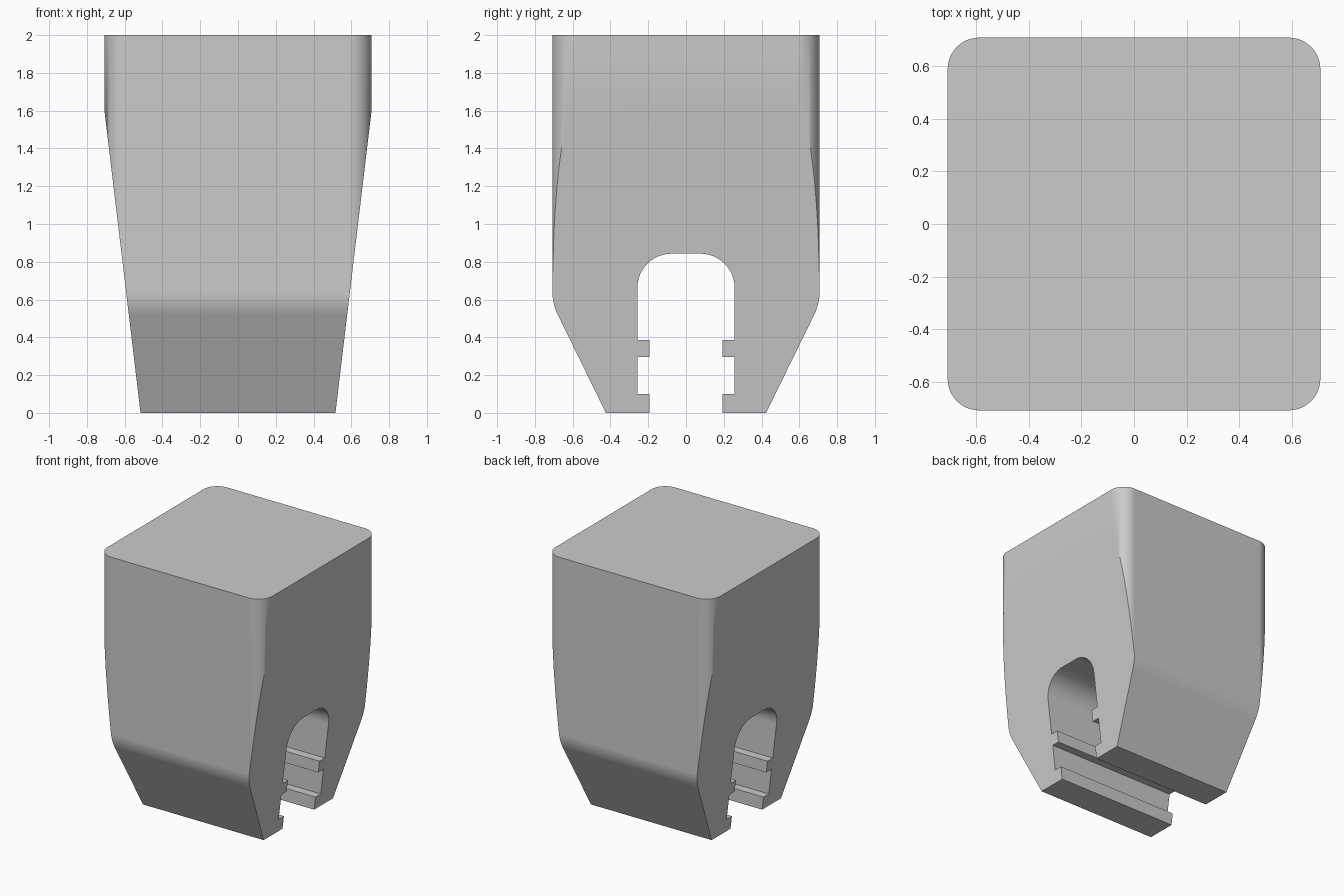
import bpy, bmesh, math
from mathutils import Vector

cube = bpy.data.objects.get("Cube")
if cube:
    bpy.data.objects.remove(cube, do_unlink=True)

grey = bpy.data.materials.new("light_grey")
grey.use_nodes = True
colour = (0.6, 0.6, 0.6, 1)
grey.diffuse_color = colour
grey.node_tree.nodes["Principled BSDF"].inputs["Base Color"].default_value = colour

HALF, RADIUS, HEIGHT = 0.707, 0.12, 2.0


def arc(cx, cy, r, start, end, steps):
    """Points on a circular arc, angles in degrees."""
    angles = [math.radians(start + (end - start) * i / steps) for i in range(steps + 1)]
    return [(cx + r * math.cos(a), cy + r * math.sin(a)) for a in angles]


def prism(points, offset):
    """Closed solid made by extruding a 3D outline."""
    bm = bmesh.new()
    face = bm.faces.new([bm.verts.new(p) for p in points])
    ext = bmesh.ops.extrude_face_region(bm, geom=[face])
    verts = [g for g in ext["geom"] if isinstance(g, bmesh.types.BMVert)]
    bmesh.ops.translate(bm, verts=verts, vec=offset)
    bmesh.ops.recalc_face_normals(bm, faces=bm.faces)
    return bm


def make_object(name, bm):
    bmesh.ops.recalc_face_normals(bm, faces=bm.faces)
    mesh = bpy.data.meshes.new(name)
    bm.to_mesh(mesh)
    bm.free()
    mesh.materials.append(grey)
    obj = bpy.data.objects.new(name, mesh)
    bpy.context.collection.objects.link(obj)
    return obj


def trim(bm, point, normal):
    """Cut away everything on the normal's side and cap the opening."""
    cut = bmesh.ops.bisect_plane(
        bm, geom=bm.verts[:] + bm.edges[:] + bm.faces[:], dist=1e-5,
        plane_co=point, plane_no=normal, clear_outer=True)
    edges = [g for g in cut["geom_cut"] if isinstance(g, bmesh.types.BMEdge)]
    bmesh.ops.edgeloop_fill(bm, edges=edges)


# Square column with rounded upright corners
c = HALF - RADIUS
outline = []
for i, (sx, sy) in enumerate([(1, 1), (-1, 1), (-1, -1), (1, -1)]):
    outline += arc(sx * c, sy * c, RADIUS, 90 * i, 90 * i + 90, 12)
body_bm = prism([(x, y, 0) for x, y in outline], (0, 0, HEIGHT))

# Long taper on the left and right sides
for s in (1, -1):
    trim(body_bm, Vector((s * 0.516, 0, 0)), Vector((s * 1.6, 0, -(HALF - 0.516))))

# Steep chamfer at front and back, blended into the walls by a fillet
foot = (0.424, 0.0)
blend = arc(HALF - 0.27, 0.64, 0.27, -26.1, 0, 8)
profile = [foot] + blend
for s in (1, -1):
    for (y0, z0), (y1, z1) in zip(profile, profile[1:]):
        trim(body_bm, Vector((0, s * y0, z0)), Vector((0, s * (z1 - z0), -(y1 - y0))))
body = make_object("clip_body", body_bm)

# Arched slot through the body, narrowed by two pairs of ribs
half_slot = [(0.193, -0.1), (0.193, 0.10), (0.257, 0.10), (0.257, 0.297),
             (0.193, 0.297), (0.193, 0.387), (0.257, 0.387)]
half_slot += arc(0.077, 0.663, 0.18, 0, 90, 12)
slot = half_slot + [(-y, z) for y, z in reversed(half_slot)]
cutter = make_object("slot_cutter", prism([(-1, y, z) for y, z in slot], (2, 0, 0)))
cutter.hide_render = True

bpy.ops.object.select_all(action="DESELECT")
body.select_set(True)
bpy.context.view_layer.objects.active = body
cut = body.modifiers.new("slot", "BOOLEAN")
cut.operation, cut.solver, cut.object = "DIFFERENCE", "EXACT", cutter
bpy.ops.object.modifier_apply(modifier=cut.name)
bpy.data.objects.remove(cutter, do_unlink=True)

# Smooth fillets, flat walls
bpy.ops.object.shade_smooth_by_angle(angle=math.radians(30))
weighted = body.modifiers.new("flat_walls", "WEIGHTED_NORMAL")
weighted.keep_sharp = True
